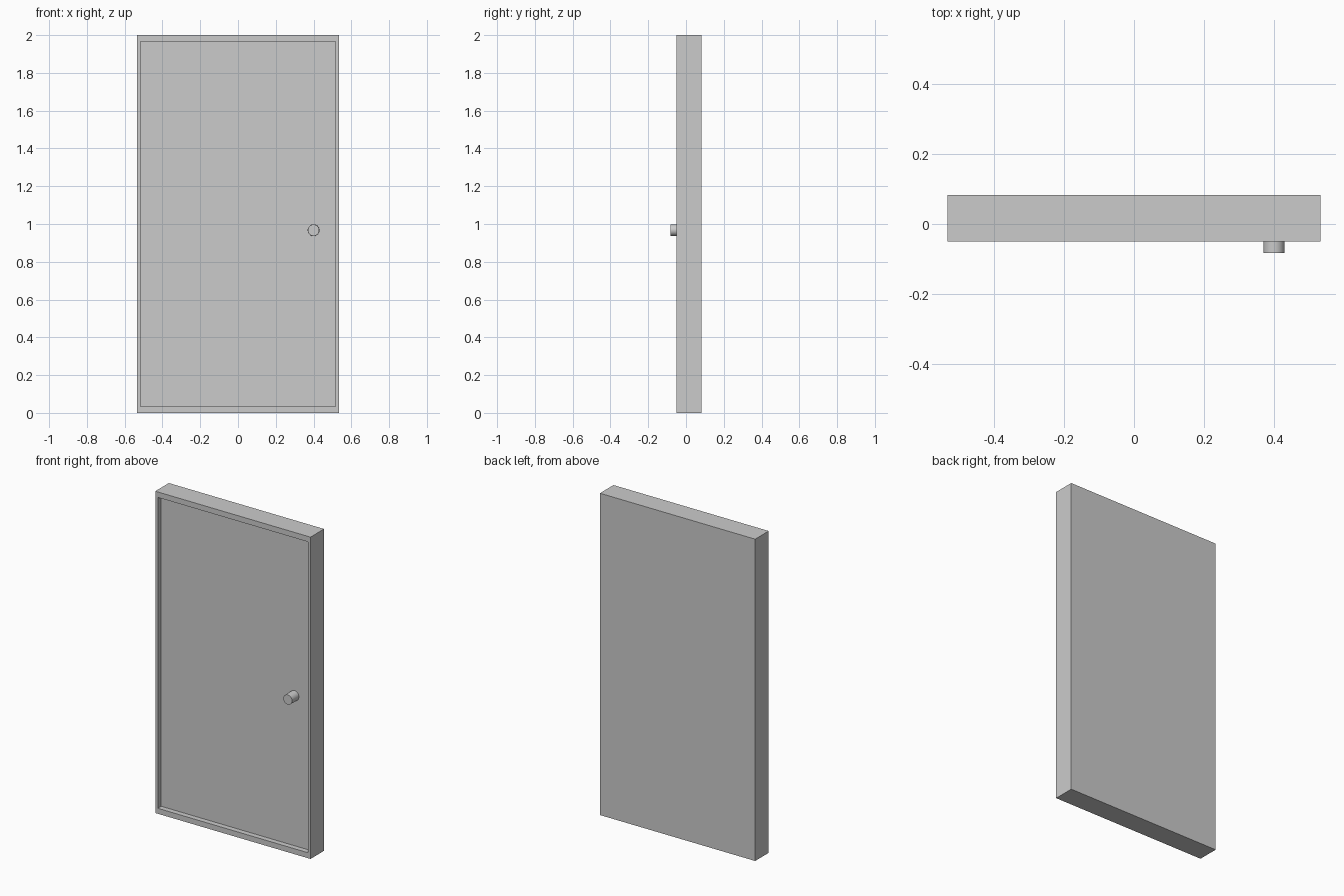
import bpy, bmesh, math
from mathutils import Matrix

if "Cube" in bpy.data.objects:
    bpy.data.objects.remove(bpy.data.objects["Cube"])


def add_object(name, bm):
    bmesh.ops.recalc_face_normals(bm, faces=bm.faces)
    mesh = bpy.data.meshes.new(name)
    bm.to_mesh(mesh)
    bm.free()
    obj = bpy.data.objects.new(name, mesh)
    bpy.context.collection.objects.link(obj)
    return obj


W, H = 1.067, 2.0
FRONT, BACK, PANEL = -0.05, 0.083, -0.017   # y of frame front, back, recessed panel
STILE, RAIL = 0.017, 0.034                  # border widths: sides, top and bottom

# Door body: slab whose front face is inset and pushed back
bm = bmesh.new()
bmesh.ops.create_cube(bm, size=1, matrix=Matrix.Translation((0, (FRONT + BACK) / 2, H / 2))
                      @ Matrix.Diagonal((W, BACK - FRONT, H, 1)))
front = min(bm.faces, key=lambda f: f.calc_center_median().y)
bmesh.ops.inset_region(bm, faces=[front], thickness=0.01)
for v in front.verts:
    v.co.x = math.copysign(W / 2 - STILE, v.co.x)
    v.co.z = RAIL if v.co.z < H / 2 else H - RAIL
panel = bmesh.ops.extrude_discrete_faces(bm, faces=[front])["faces"][0]
for v in panel.verts:
    v.co.y = PANEL
add_object("door_panel", bm)

# Round knob standing on the recessed panel
bm = bmesh.new()
TIP = -0.083
bmesh.ops.create_cone(bm, cap_ends=True, segments=32, radius1=0.031, radius2=0.03,
                      depth=PANEL - TIP,
                      matrix=Matrix.Translation((0.4, (PANEL + TIP) / 2, 0.967))
                      @ Matrix.Rotation(math.radians(90), 4, 'X'))
knob = add_object("door_knob", bm)
bpy.context.view_layer.objects.active = knob
knob.select_set(True)
bpy.ops.object.shade_smooth_by_angle(angle=math.radians(30))
